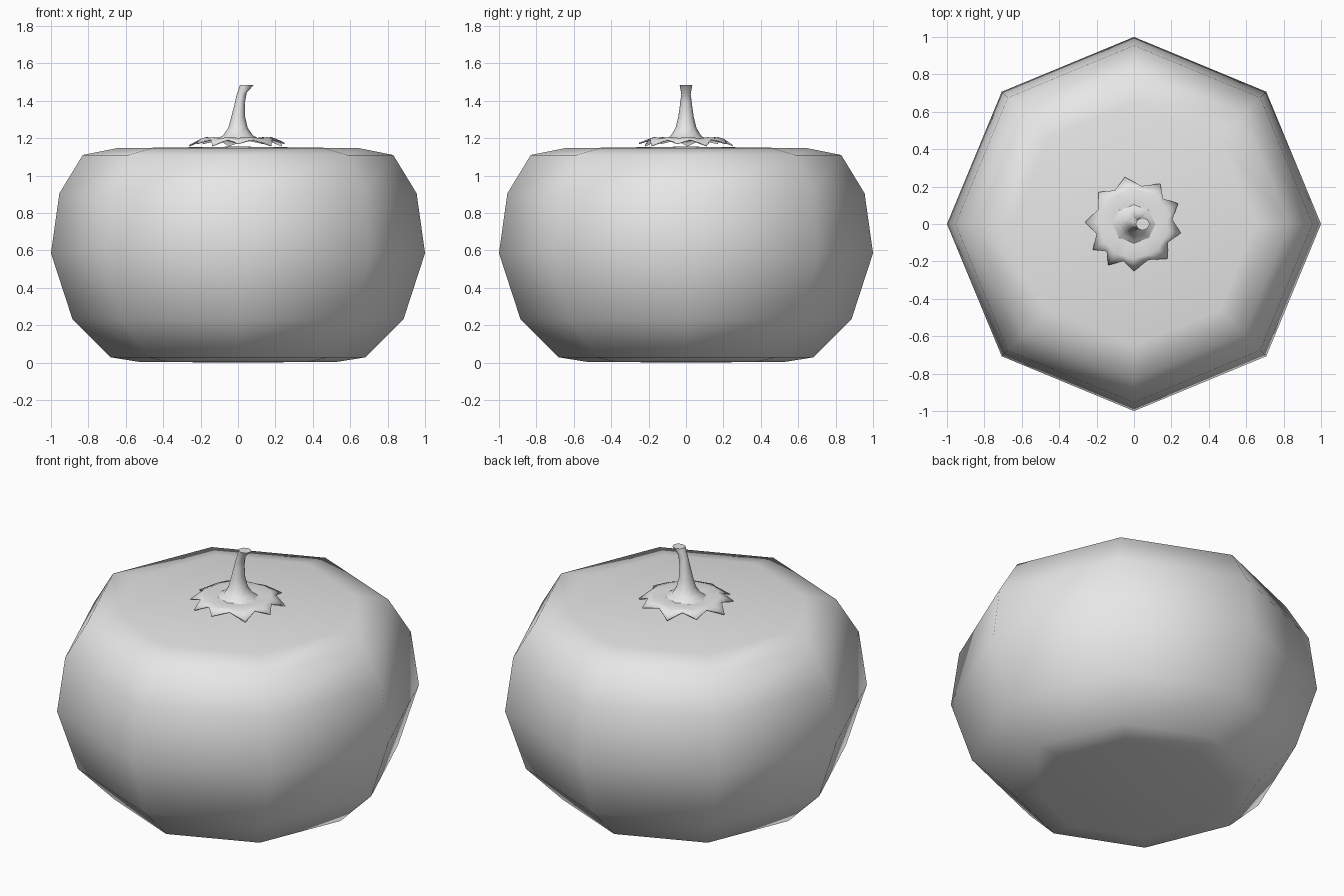
import bpy, bmesh, math
from mathutils import Vector

cube = bpy.data.objects.get("Cube")
if cube:
    bpy.data.objects.remove(cube, do_unlink=True)

grey = bpy.data.materials.new("light grey")
grey.use_nodes = True
grey.diffuse_color = (0.8, 0.8, 0.8, 1)
grey.node_tree.nodes["Principled BSDF"].inputs["Base Color"].default_value = (0.8, 0.8, 0.8, 1)


def loft(name, rings, start=None, end=None):
    """Skin a list of equal-sized point rings, closing the ends at given points."""
    bm = bmesh.new()
    loops = [[bm.verts.new(p) for p in ring] for ring in rings]
    n = len(loops[0])
    for low, high in zip(loops, loops[1:]):
        for i in range(n):
            j = (i + 1) % n
            bm.faces.new((low[i], low[j], high[j], high[i]))
    for loop, tip in ((loops[0], start), (loops[-1], end)):
        if tip is not None:
            centre = bm.verts.new(tip)
            for i in range(n):
                bm.faces.new((loop[i], loop[(i + 1) % n], centre))
    bmesh.ops.recalc_face_normals(bm, faces=bm.faces)
    for face in bm.faces:
        face.smooth = True
    mesh = bpy.data.meshes.new(name)
    bm.to_mesh(mesh)
    bm.free()
    mesh.materials.append(grey)
    obj = bpy.data.objects.new(name, mesh)
    bpy.context.collection.objects.link(obj)
    return obj


def circle(r, z, n, cx=0.0, ry=None, tilt=0.0):
    ry = r if ry is None else ry
    ring = []
    for i in range(n):
        a = 2 * math.pi * i / n
        x = r * math.cos(a)
        ring.append(Vector((cx + x, ry * math.sin(a), z + tilt * x)))
    return ring


# Squat eight-sided fruit body
profile = [(0.53, 0.004), (0.68, 0.028), (0.885, 0.232), (1.0, 0.585),
           (0.955, 0.905), (0.83, 1.11), (0.65, 1.146)]
loft("fruit_body", [circle(r, z, 8) for r, z in profile], (0, 0, 0), (0, 0, 1.155))

# Ruffled leaf collar with ten uneven drooping points
tips = [(25, 0.26), (57, 0.257), (101, 0.256), (138, 0.255), (178, 0.262),
        (212, 0.26), (238, 0.26), (270, 0.252), (314, 0.258), (349, 0.255)]
rim = []
for k, (angle, r) in enumerate(tips):
    after = tips[(k + 1) % len(tips)][0]
    gap = (after - angle) % 360
    rim.append((math.radians(angle), r, 1.163 + 0.012 * (k % 2)))
    rim.append((math.radians(angle + gap / 2), 0.207, 1.196))


def collar_ring(share, lift, rim_mix):
    ring = []
    for a, r, z in rim:
        radius = share * (0.21 + (r - 0.21) * rim_mix)
        height = lift + (z - lift) * rim_mix
        ring.append(Vector((radius * math.cos(a), radius * math.sin(a), height)))
    return ring


collar = loft("leaf_collar", [collar_ring(0.3, 1.2, 0), collar_ring(0.55, 1.195, 0),
                              collar_ring(0.85, 1.208, 0.2), collar_ring(1, 1.2, 1)],
              (0, 0, 1.2))
thick = collar.modifiers.new("thickness", "SOLIDIFY")
thick.thickness = 0.008
thick.offset = -1

# Flared stem bending towards the model's left
stem = [(0.115, 0.105, 1.195, 0.0, 0), (0.08, 0.08, 1.215, 0.0, 0),
        (0.052, 0.056, 1.255, 0.0, 0), (0.038, 0.042, 1.31, 0.0, 0.1),
        (0.028, 0.032, 1.38, 0.008, 0.2), (0.028, 0.025, 1.435, 0.019, 0.3),
        (0.037, 0.034, 1.484, 0.047, 0.0)]
loft("stem", [circle(rx, z, 8, cx, ry, tilt) for rx, ry, z, cx, tilt in stem],
     None, (0.047, 0, 1.485))

# Smooth shading with crisp leaf and stem ends
for name, angle in (("fruit_body", 80), ("leaf_collar", 50), ("stem", 50)):
    bpy.ops.object.select_all(action="DESELECT")
    obj = bpy.data.objects[name]
    obj.select_set(True)
    bpy.context.view_layer.objects.active = obj
    bpy.ops.object.shade_smooth_by_angle(angle=math.radians(angle))
